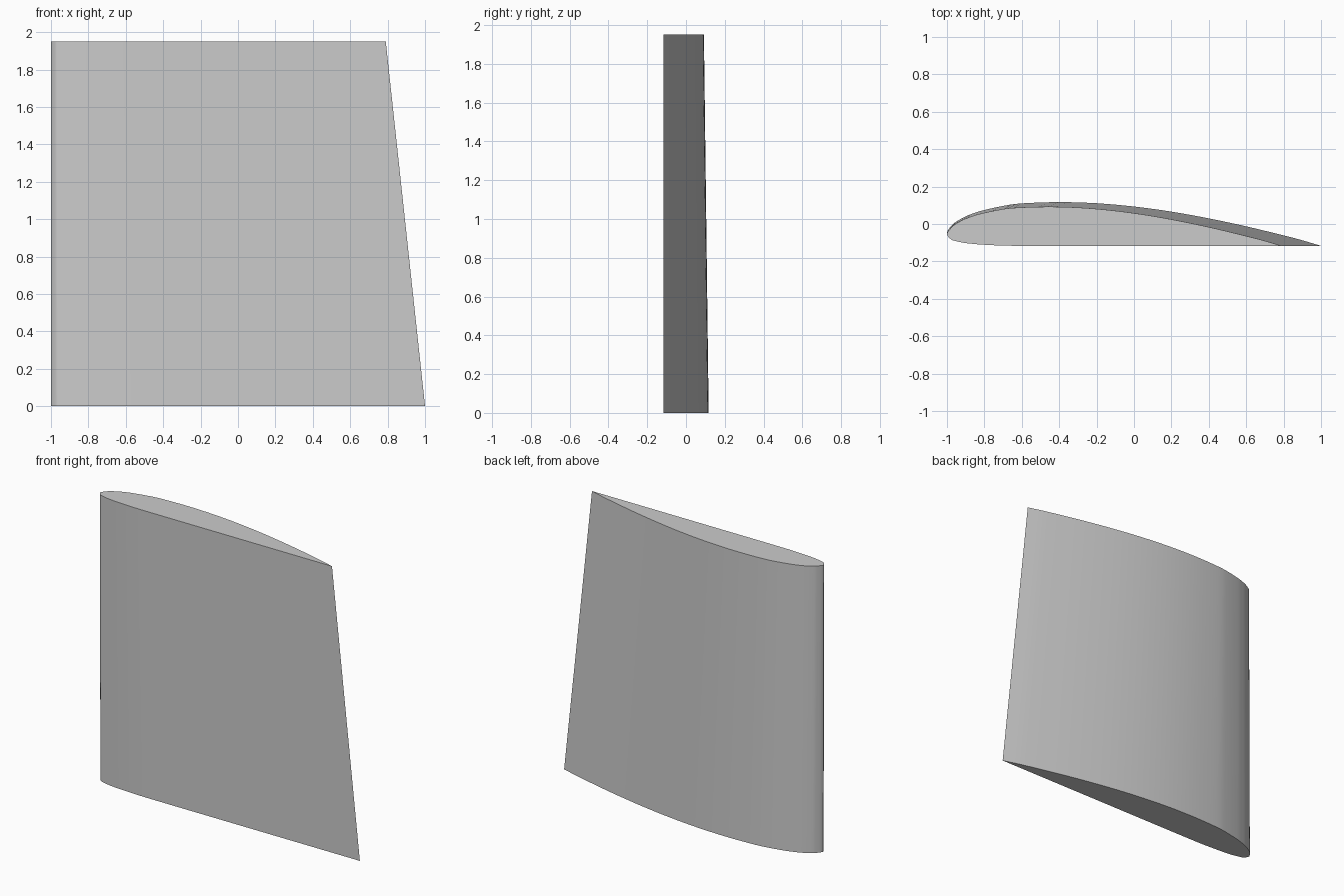
import bpy, bmesh, math
from mathutils import Vector

if "Cube" in bpy.data.objects:
    bpy.data.objects.remove(bpy.data.objects["Cube"])

HEIGHT = 1.95
ROOT_CHORD, TIP_CHORD = 2.0, 1.79
BASE_Y = -0.117

# Flat-bottomed aerofoil in percent of chord: trailing edge, upper side, nose, lower side
PROFILE = [(100, 0), (95, 1.49), (90, 2.8), (80, 5.22), (70, 7.35), (60, 9.15), (50, 10.52),
           (40, 11.4), (30, 11.7), (20, 11.36), (15, 10.68), (10, 9.6), (7.5, 8.85), (5, 7.9),
           (2.5, 6.5), (1.25, 5.45), (0, 3.5), (1.25, 1.93), (2.5, 1.47), (5, 0.93),
           (7.5, 0.63), (10, 0.42), (15, 0.15), (20, 0.03), (30, 0)]


def smooth_profile(points, steps):
    """Catmull-Rom curve through the points."""
    p = [Vector(q) / 100 for q in points]
    p = [2 * p[0] - p[1]] + p + [2 * p[-1] - p[-2]]
    out = []
    for a, b, c, d in zip(p, p[1:], p[2:], p[3:]):
        for i in range(steps):
            t = i / steps
            out.append(0.5 * (2 * b + (c - a) * t + (2 * a - 5 * b + 4 * c - d) * t * t
                              + (3 * b - a - 3 * c + d) * t ** 3))
    return out + [p[-2]]


grey = bpy.data.materials.new("light grey")
grey.diffuse_color = (0.6, 0.6, 0.6, 1)
grey.use_nodes = True
grey.node_tree.nodes["Principled BSDF"].inputs["Base Color"].default_value = grey.diffuse_color

# Wing: root and tip sections share a straight leading edge and a flat underside
outline = smooth_profile(PROFILE, 4)
bm = bmesh.new()
rings = [[bm.verts.new((-1 + q.x * chord, BASE_Y + q.y * chord, z)) for q in outline]
         for chord, z in ((ROOT_CHORD, 0), (TIP_CHORD, HEIGHT))]
root, tip = rings
n = len(outline)
for i in range(n):
    j = (i + 1) % n
    bm.faces.new((root[i], root[j], tip[j], tip[i]))
bm.faces.new(root)
bm.faces.new(tip)
bmesh.ops.recalc_face_normals(bm, faces=bm.faces[:])

mesh = bpy.data.meshes.new("wing")
bm.to_mesh(mesh)
bm.free()
mesh.materials.append(grey)
wing = bpy.data.objects.new("wing", mesh)
bpy.context.collection.objects.link(wing)
bpy.context.view_layer.objects.active = wing
wing.select_set(True)
bpy.ops.object.shade_smooth_by_angle(angle=math.radians(30))
